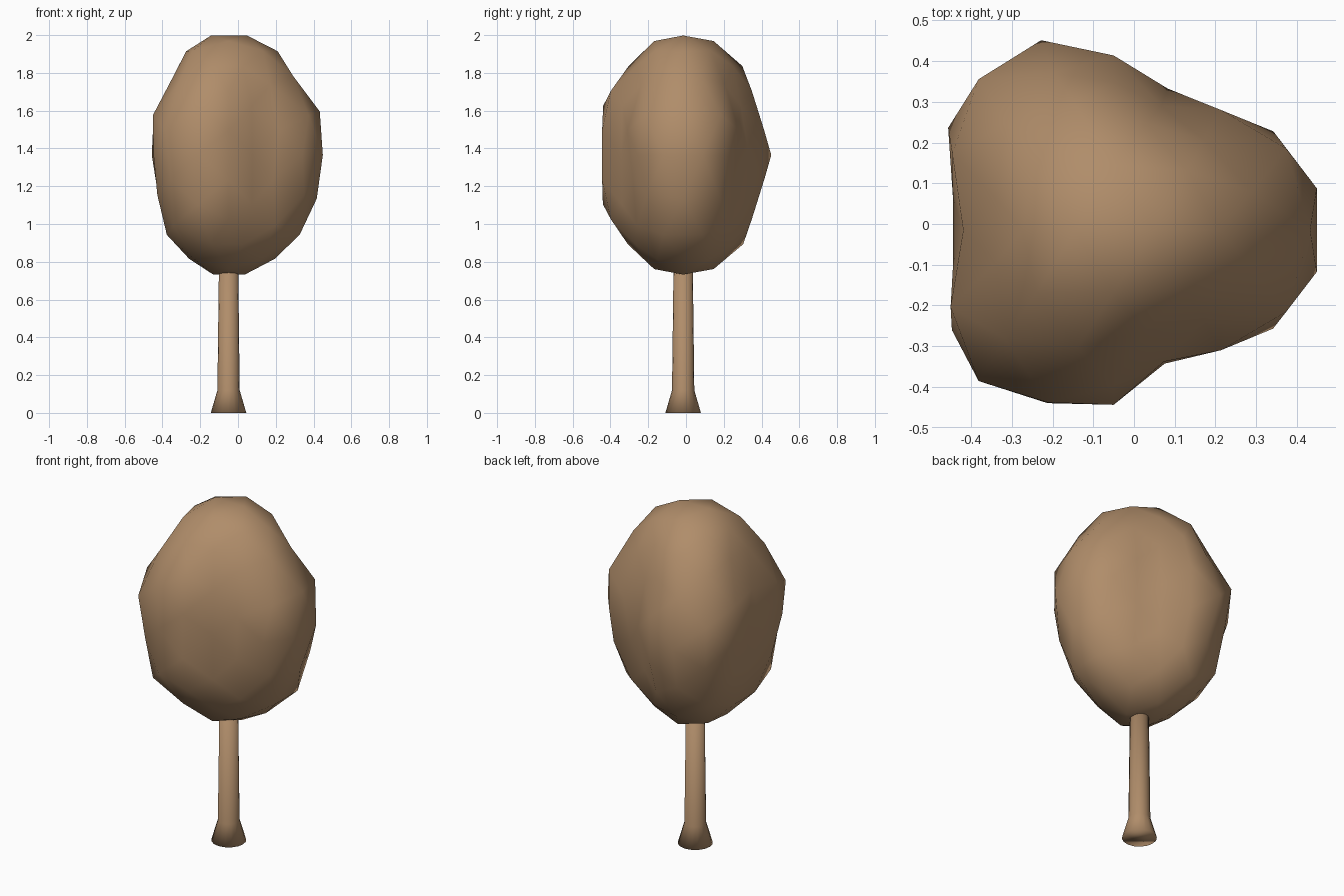
import bpy, bmesh, math
from mathutils import Vector

if "Cube" in bpy.data.objects:
    bpy.data.objects.remove(bpy.data.objects["Cube"])

CX, CY = -0.05, -0.015   # trunk axis

brown = bpy.data.materials.new("warm_brown")
brown.diffuse_color = (0.434, 0.266, 0.144, 1)
brown.use_nodes = True
brown.node_tree.nodes["Principled BSDF"].inputs["Base Color"].default_value = brown.diffuse_color


def finish(name, bm):
    bmesh.ops.recalc_face_normals(bm, faces=bm.faces[:])
    for f in bm.faces:
        f.smooth = True
    mesh = bpy.data.meshes.new(name)
    bm.to_mesh(mesh)
    bm.free()
    mesh.materials.append(brown)
    obj = bpy.data.objects.new(name, mesh)
    bpy.context.collection.objects.link(obj)
    return obj


# Crown: geodesic ball with an edge at the top, stretched and given three lobes
def crown_radius(a, w):
    lobes = 0.065 * math.cos(3 * a) - 0.015 * math.cos(6 * a) + 0.02 * math.cos(2 * a)
    lobes *= math.sqrt(max(0, 1 - w * w))
    back_bulge = 0.02 * math.sin(a) ** 3 * (1 - math.cos(a)) * math.cos(7.8 * w)
    ripple = 0.03 * math.sin(8 * w) * abs(math.cos(a))
    return 0.443 + lobes + back_bulge + ripple


t = (1 + math.sqrt(5)) / 2
bm = bmesh.new()
for s in (-1, 1):
    for u in (-1, 1):
        for p in ((s, 0, u * t), (0, s * t, u), (s * t, u, 0)):
            bm.verts.new(p)
bmesh.ops.convex_hull(bm, input=bm.verts[:])
bmesh.ops.subdivide_edges(bm, edges=bm.edges[:], cuts=2, use_grid_fill=True)
bmesh.ops.triangulate(bm, faces=bm.faces[:])
for v in bm.verts:
    d = v.co.normalized()
    r = crown_radius(math.atan2(d.y, d.x), d.z)
    v.co = Vector((CX + d.x * r, CY + d.y * r, 1.365 + 0.646 * d.z))
finish("crown", bm)

# Trunk: turned profile with a flared foot, softly shaded all over
profile = [(0.094, 0.0), (0.059, 0.12), (0.05, 0.85)]
n = 16
bm = bmesh.new()
rings = [[bm.verts.new((CX + r * math.cos(2 * math.pi * i / n),
                        CY + r * math.sin(2 * math.pi * i / n), z))
          for i in range(n)] for r, z in profile]
for lo, hi in zip(rings, rings[1:]):
    for i in range(n):
        j = (i + 1) % n
        bm.faces.new((lo[i], lo[j], hi[j], hi[i]))
bm.faces.new(rings[0])
bm.faces.new(rings[-1])
finish("trunk", bm)
